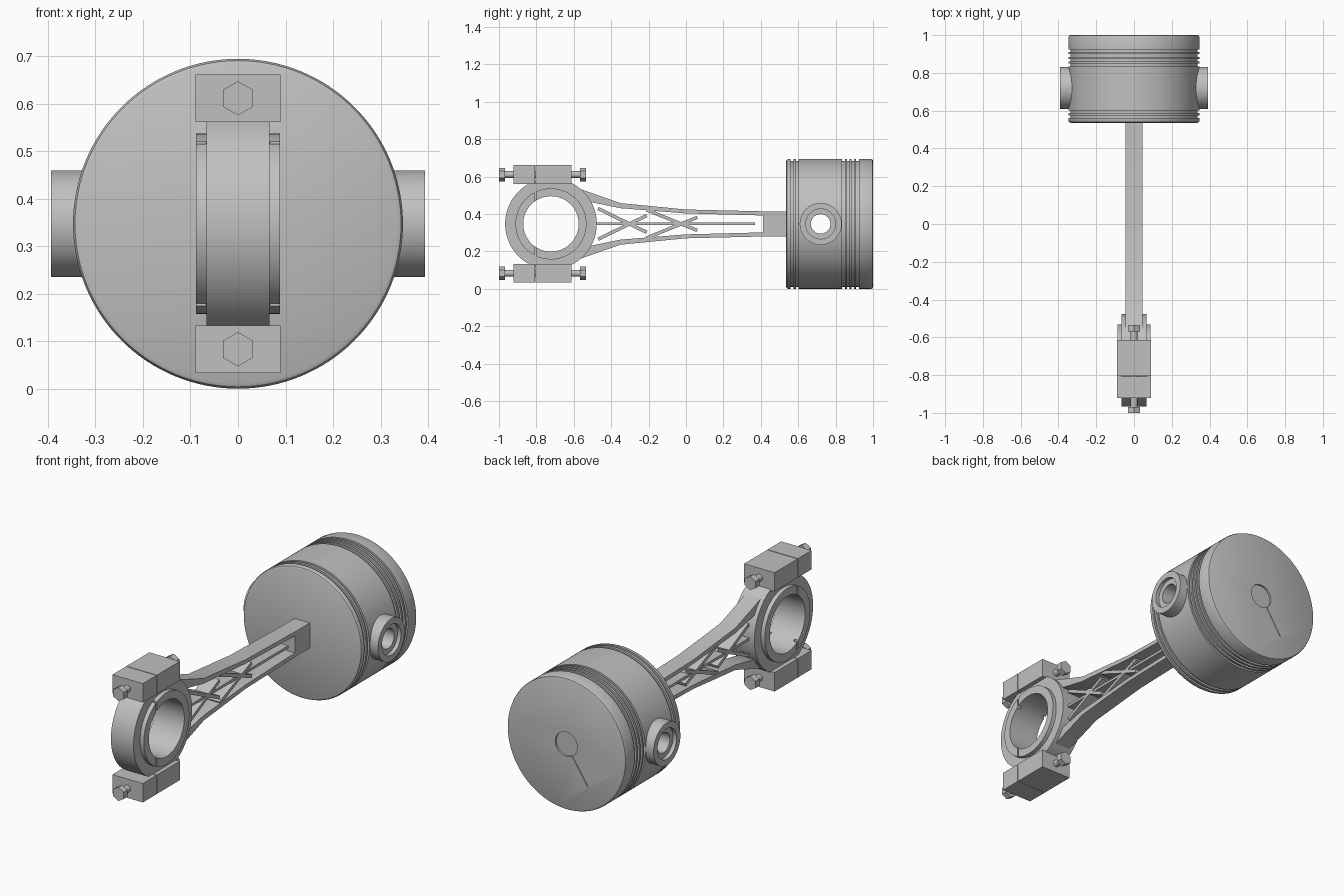
import bpy, bmesh, math
from mathutils import Matrix, Vector

if "Cube" in bpy.data.objects:
    bpy.data.objects.remove(bpy.data.objects["Cube"])

CZ = 0.347            # height of the common centre line
BIG = -0.722          # y of the big end centre
PIN = 0.72            # y of the piston pin
SPLIT = -0.806        # y of the cap joint
SEG = 96

steel = bpy.data.materials.new("grey_steel")
steel.diffuse_color = (0.53, 0.53, 0.53, 1)
steel.use_nodes = True
steel.node_tree.nodes["Principled BSDF"].inputs["Base Color"].default_value = steel.diffuse_color


def finish(name, bm):
    bmesh.ops.recalc_face_normals(bm, faces=bm.faces)
    me = bpy.data.meshes.new(name)
    bm.to_mesh(me)
    bm.free()
    ob = bpy.data.objects.new(name, me)
    bpy.context.collection.objects.link(ob)
    me.materials.append(steel)
    return ob


def lathe(name, profile, axis, centre, seg=SEG, closed=False):
    """Revolve (radius, along) points around the x or y axis."""
    bm = bmesh.new()
    rings = []
    for r, a in profile:
        ring = []
        for i in range(seg):
            t = 2 * math.pi * i / seg
            u, v = r * math.sin(t), r * math.cos(t)
            p = (u, a, v) if axis == 'y' else (a, u, v)
            ring.append(bm.verts.new(Vector(p) + Vector(centre)))
        rings.append(ring)
    pairs = list(zip(rings, rings[1:]))
    if closed:
        pairs.append((rings[-1], rings[0]))
    else:
        bm.faces.new(rings[0])
        bm.faces.new(rings[-1])
    for a, b in pairs:
        for i in range(seg):
            j = (i + 1) % seg
            bm.faces.new((a[i], a[j], b[j], b[i]))
    return finish(name, bm)


def tube(name, r_in, r_out, half, y):
    return lathe(name, [(r_in, -half), (r_out, -half), (r_out, half), (r_in, half)],
                 'x', (0, y, CZ), closed=True)


def box(name, centre, size, rot=None):
    bm = bmesh.new()
    m = Matrix.Translation(centre) @ (rot or Matrix()) @ Matrix.Diagonal((*size, 1))
    bmesh.ops.create_cube(bm, size=1, matrix=m)
    return finish(name, bm)


def prism(name, pts, half, sign):
    """Extrude a (y, height from centre line) outline along x."""
    bm = bmesh.new()
    ends = [[bm.verts.new((x, y, CZ + sign * z)) for y, z in pts] for x in (-half, half)]
    for e in ends:
        bm.faces.new(e)
    n = len(pts)
    for i in range(n):
        j = (i + 1) % n
        bm.faces.new((ends[0][i], ends[0][j], ends[1][j], ends[1][i]))
    return finish(name, bm)


def boolean(ob, cutter, op='DIFFERENCE'):
    mod = ob.modifiers.new("bool", 'BOOLEAN')
    mod.operation, mod.solver, mod.object = op, 'EXACT', cutter
    bpy.context.view_layer.objects.active = ob
    bpy.ops.object.modifier_apply(modifier=mod.name)
    bpy.data.objects.remove(cutter)


# Piston body with ring grooves and softened rims
R = 0.347
prof = [(R - 0.012, 0.535), (R - 0.004, 0.539), (R, 0.547)]
for g in (0.56, 0.588, 0.835, 0.86, 0.885, 0.91):
    w = 0.014
    prof += [(R, g), (R - 0.01, g), (R - 0.01, g + w), (R, g + w)]
prof += [(R, 0.99), (R - 0.003, 0.997), (R - 0.01, 1.0)]
piston = lathe("piston", prof, 'y', (0, 0, CZ), 128)

# Pin boss with a counterbore, and the hole right through
boolean(piston, lathe("boss", [(0.112, -0.393), (0.112, 0.393)], 'x', (0, PIN, CZ)), 'UNION')
for s in (-1, 1):
    boolean(piston, lathe("counterbore", [(0.08, -0.02), (0.08, 0.02)], 'x',
                          (s * 0.393, PIN, CZ)))
boolean(piston, lathe("pin_hole", [(0.052, -0.5), (0.052, 0.5)], 'x', (0, PIN, CZ)))

# Crown recess and the fine slit running from it
boolean(piston, lathe("recess", [(0.064, 0.99), (0.064, 1.05)], 'y', (0, 0, CZ), 64))
tilt = Matrix.Rotation(math.atan2(0.125, 0.19), 4, 'Y')
slit_centre = Vector((0, 1.0, CZ)) + tilt @ Vector((0, 0, -0.14))
boolean(piston, box("slit", slit_centre, (0.004, 0.012, 0.18), tilt))

# Big end ring and the split bearing shell inside it
ring = tube("big_end_ring", 0.18, 0.245, 0.066, BIG)
bearing = tube("bearing_shell", 0.148, 0.19, 0.088, BIG)
for s in (-1, 1):
    boolean(bearing, box("joint_slot", (s * 0.082, SPLIT, CZ), (0.03, 0.01, 0.6)))

# Rod rails, small end block, centre rib and cross braces
rail = [(-0.575, 0.19), (-0.35, 0.111), (0, 0.077), (0.42, 0.067), (0.42, 0.045),
        (0, 0.056), (-0.35, 0.084), (-0.515, 0.118), (-0.56, 0.15)]
braces = [((-0.47, 0.082), (-0.21, -0.045)), ((-0.21, 0.075), (0.06, -0.035))]
for s, side in ((1, "upper"), (-1, "lower")):
    prism("rod_rail_" + side, rail, 0.045, s)
    for k, ((y0, z0), (y1, z1)) in enumerate(braces):
        dy, dz = y1 - y0, s * (z1 - z0)
        box(f"brace_{side}_{k}", (0, (y0 + y1) / 2, CZ + s * (z0 + z1) / 2),
            (0.08, math.hypot(dy, dz), 0.018), Matrix.Rotation(math.atan2(dz, dy), 4, 'X'))
box("rod_end_block", (0, 0.476, CZ), (0.09, 0.128, 0.133))
box("centre_rib", (0, -0.06, CZ), (0.07, 0.86, 0.014))

# Clamp blocks (cap half and rod half) with bolts
for s, side in ((1, "upper"), (-1, "lower")):
    z = CZ + s * 0.264
    for part, a, b in (("cap", -0.922, SPLIT - 0.002), ("rod", SPLIT + 0.002, -0.613)):
        box(f"{part}_block_{side}", (0, (a + b) / 2, z), (0.178, b - a, 0.1))
    lathe("bolt_shank_" + side, [(0.018, -0.98), (0.018, -0.55)], 'y', (0, 0, z), 32)
    lathe("bolt_head_" + side, [(0.036, -1.0), (0.036, -0.968)], 'y', (0, 0, z), 6)
    lathe("bolt_nut_" + side, [(0.036, -0.568), (0.036, -0.535)], 'y', (0, 0, z), 6)

# Smooth round surfaces, keep hard edges
bpy.ops.object.select_all(action='SELECT')
bpy.context.view_layer.objects.active = piston
bpy.ops.object.shade_smooth_by_angle(angle=math.radians(30))
